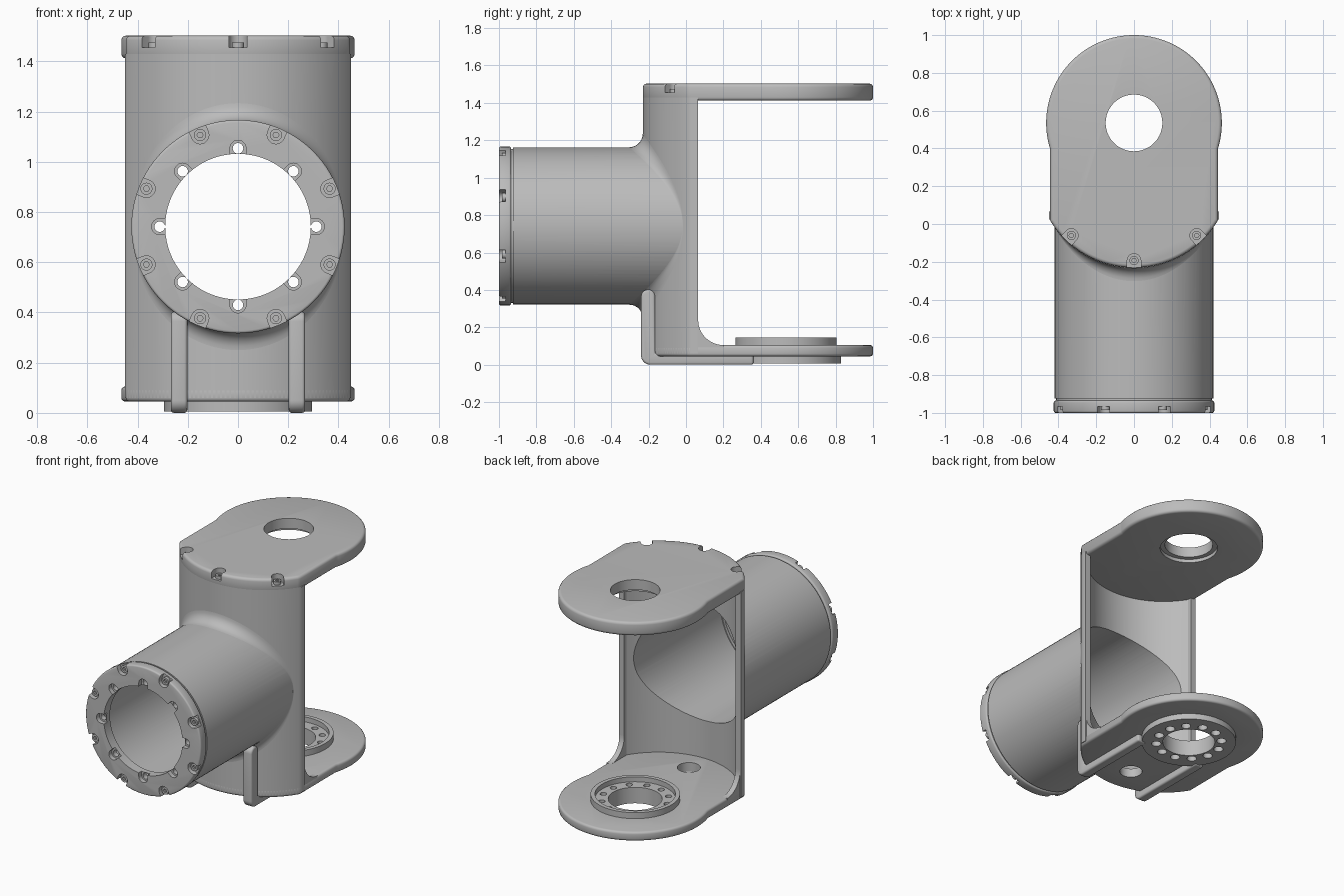
import bpy, bmesh
from math import sin, cos, pi, radians, sqrt
from mathutils import Vector

if "Cube" in bpy.data.objects:
    bpy.data.objects.remove(bpy.data.objects["Cube"], do_unlink=True)

metal = bpy.data.materials.new("cast_grey")
metal.use_nodes = True
GREY = (0.5, 0.5, 0.5, 1)
metal.diffuse_color = GREY
metal.node_tree.nodes["Principled BSDF"].inputs["Base Color"].default_value = GREY

# Extrusion axes: outline (a, b) and depth c mapped to world
AXES = {
    "x": lambda a, b, c: (c, a, b),
    "y": lambda a, b, c: (a, c, b),
    "z": lambda a, b, c: (a, b, c),
}
parts = []


def arc(cx, cy, r, start=0, end=360, n=96):
    closed = end - start == 360
    steps = n if closed else n - 1
    angles = [radians(start + (end - start) * i / steps) for i in range(n)]
    return [(cx + r * cos(t), cy + r * sin(t)) for t in angles]


def slot(cx, cy, angle, r, length):
    """Pocket outline, round at (cx, cy) and running out along the angle."""
    pts = arc(cx, cy, r, angle + 90, angle + 270, 16)
    dx, dy = length * cos(radians(angle)), length * sin(radians(angle))
    return pts + [(pts[-1][0] + dx, pts[-1][1] + dy), (pts[0][0] + dx, pts[0][1] + dy)]


def finish(name, bm):
    bmesh.ops.recalc_face_normals(bm, faces=bm.faces)
    mesh = bpy.data.meshes.new(name)
    bm.to_mesh(mesh)
    bm.free()
    obj = bpy.data.objects.new(name, mesh)
    bpy.context.collection.objects.link(obj)
    mesh.materials.append(metal)
    parts.append(obj)
    return obj


def apply(obj, mod):
    bpy.context.view_layer.objects.active = obj
    bpy.ops.object.modifier_apply(modifier=mod.name)


def prism(name, outlines, lo, hi, axis="z", bevel=0):
    bm = bmesh.new()
    for pts in outlines:
        low = [bm.verts.new(AXES[axis](a, b, lo)) for a, b in pts]
        high = [bm.verts.new(AXES[axis](a, b, hi)) for a, b in pts]
        bm.faces.new(low)
        bm.faces.new(high)
        for i in range(len(pts)):
            j = (i + 1) % len(pts)
            bm.faces.new((low[i], low[j], high[j], high[i]))
    obj = finish(name, bm)
    if bevel:
        mod = obj.modifiers.new("bevel", "BEVEL")
        mod.width, mod.segments, mod.limit_method = bevel, 3, "ANGLE"
        mod.angle_limit = radians(40)
        apply(obj, mod)
    return obj


def boolean(obj, outlines, lo, hi, axis="z", operation="DIFFERENCE"):
    tool = prism("cutter", outlines, lo, hi, axis)
    tool.hide_render = True
    mod = obj.modifiers.new("cut", "BOOLEAN")
    mod.operation, mod.solver, mod.object = operation, "EXACT", tool
    apply(obj, mod)
    parts.remove(tool)
    bpy.data.objects.remove(tool, do_unlink=True)


# Main dimensions
SHELL_Y, SHELL_R = 0.289, 0.52     # centre and radius of the curved front wall
PIVOT_Y = 0.535                    # pivot holes
TUBE_Z, TUBE_R = 0.742, 0.42
plate = arc(0, PIVOT_Y, 0.465, -17, 197) + arc(0, SHELL_Y, SHELL_R, 211, 329, 60)

# Curved wall with the horizontal tube, hollowed out
body = prism("curved_body", [arc(0, SHELL_Y, SHELL_R, 210, 330, 60)
                             + [(0.45, 0.065), (-0.45, 0.065)]], 0.06, 1.43)
boolean(body, [arc(0, TUBE_Z, TUBE_R)], -0.925, -0.02, "y", "UNION")
boolean(body, [arc(0, SHELL_Y, 0.48, 211.3, 328.7, 60)
               + [(0.41, 0.2), (-0.41, 0.2)]], -0.1, 1.6)
boolean(body, [arc(0, TUBE_Z, 0.385)], -1.1, 0.03, "y")

# Concave blend between tube and wall, fading out at the sides
bm = bmesh.new()
rows = []
for i in range(96):
    t = 2 * pi * i / 96
    e = 0.07 * cos(t) ** 2 + 0.001
    row = []
    for k in range(8):
        s = pi / 2 * k / 7
        r = TUBE_R + 0.001 + e * (1 - sin(s))
        wall = SHELL_Y - sqrt(SHELL_R ** 2 - (r * sin(t)) ** 2)
        row.append(bm.verts.new((r * sin(t), wall - 0.001 - e * (1 - cos(s)),
                                 TUBE_Z + r * cos(t))))
    rows.append(row)
for i in range(96):
    a, b = rows[i], rows[(i + 1) % 96]
    for k in range(7):
        bm.faces.new((a[k], b[k], b[k + 1], a[k + 1]))
blend = finish("tube_blend", bm)
probe = blend.data.polygons[0]
if probe.normal.dot(Vector((0, -1, 1))) < 0:
    blend.data.flip_normals()

# Front ring with outer screw pockets and inner bolt holes
neck = prism("tube_neck", [arc(0, TUBE_Z, 0.412)], -0.95, -0.915, "y")
boolean(neck, [arc(0, TUBE_Z, 0.38)], -1.1, -0.8, "y")
ring = prism("front_ring", [arc(0, TUBE_Z, 0.425)], -1, -0.935, "y", 0.01)
boolean(ring, [arc(0, TUBE_Z, 0.29)], -1.1, -0.8, "y")


def around(r, first, count, cx=0, cy=TUBE_Z):
    for i in range(count):
        a = first + 360 * i / count
        yield cx + r * cos(radians(a)), cy + r * sin(radians(a)), a


outer = list(around(0.395, 22.5, 8))
inner = list(around(0.312, 0, 8))
boolean(ring, [slot(x, z, a, 0.035, 0.1) for x, z, a in outer], -1.1, -0.965, "y")
boolean(ring, [slot(x, z, a + 180, 0.032, 0.06) for x, z, a in inner], -1.1, -0.97, "y")
boolean(ring, [arc(x, z, 0.021, n=24) for x, z, a in inner], -1.1, -0.8, "y")
screws = prism("ring_screws", [arc(x, z, 0.024, n=24) for x, z, a in outer],
               -0.985, -0.955, "y")
boolean(screws, [arc(x, z, 0.012, n=6) for x, z, a in outer], -1.1, -0.97, "y")

# Top plate with pivot hole and three front screw pockets
top = prism("top_plate", [plate], 1.412, 1.503, bevel=0.018)
boolean(top, [arc(0, PIVOT_Y, 0.15)], 1, 2)
boolean(top, [arc(0, PIVOT_Y, 0.18)], 1, 1.435)
pockets = list(around(0.482, 270, 1, 0, SHELL_Y))
for angle in (226.5, 313.5):
    pockets += list(around(0.482, angle, 1, 0, SHELL_Y))
boolean(top, [slot(x, y, a, 0.036, 0.1) for x, y, a in pockets], 1.455, 2)
top_screws = prism("top_screws", [arc(x, y, 0.024, n=24) for x, y, a in pockets],
                   1.44, 1.475)
boolean(top_screws, [arc(x, y, 0.012, n=6) for x, y, a in pockets], 1.46, 2)

# Bottom plate with raised bearing seat, lower pad, bolt circle and cable hole
bottom = prism("bottom_plate", [plate], 0.045, 0.105, bevel=0.015)
boolean(bottom, [arc(0, PIVOT_Y, 0.27)], 0.08, 0.145, operation="UNION")
boolean(bottom, [arc(0, PIVOT_Y, 0.295)], 0.006, 0.07, operation="UNION")
boolean(bottom, [arc(0, PIVOT_Y, 0.243)], 0.112, 0.3)
boolean(bottom, [arc(0, PIVOT_Y, 0.163)], -0.1, 0.3)
bolts = list(around(0.205, 15, 12, 0, PIVOT_Y))
boolean(bottom, [arc(x, y, 0.02, n=20) for x, y, a in bolts], -0.1, 0.3)
boolean(bottom, [arc(x, y, 0.03, n=20) for x, y, a in bolts], -0.1, 0.045)
boolean(bottom, [arc(0, -0.03, 0.07, n=40)], -0.1, 0.3)

# Ribs running down the front and under the plate; rounded rear corners
rib = (arc(-0.19, 0.05, 0.05, 180, 270, 10) + [(0.36, 0), (0.36, 0.06), (-0.165, 0.06)]
       + arc(-0.2025, 0.365, 0.0375, 0, 180, 14))
corner = [(0.03, 0.09), (0.2, 0.09)] + arc(0.2, 0.24, 0.135, 270, 180, 16) + [(0.03, 0.24)]
for side, sign in (("left", 1), ("right", -1)):
    prism(side + "_rib", [rib], sign * 0.202, sign * 0.267, "x", 0.012)
    prism(side + "_corner", [corner], sign * 0.41, sign * 0.445, "x")

# Smooth round surfaces, keep edges crisp
bpy.ops.object.select_all(action="DESELECT")
for obj in parts:
    obj.select_set(True)
bpy.context.view_layer.objects.active = parts[0]
bpy.ops.object.shade_smooth_by_angle(angle=radians(32))
